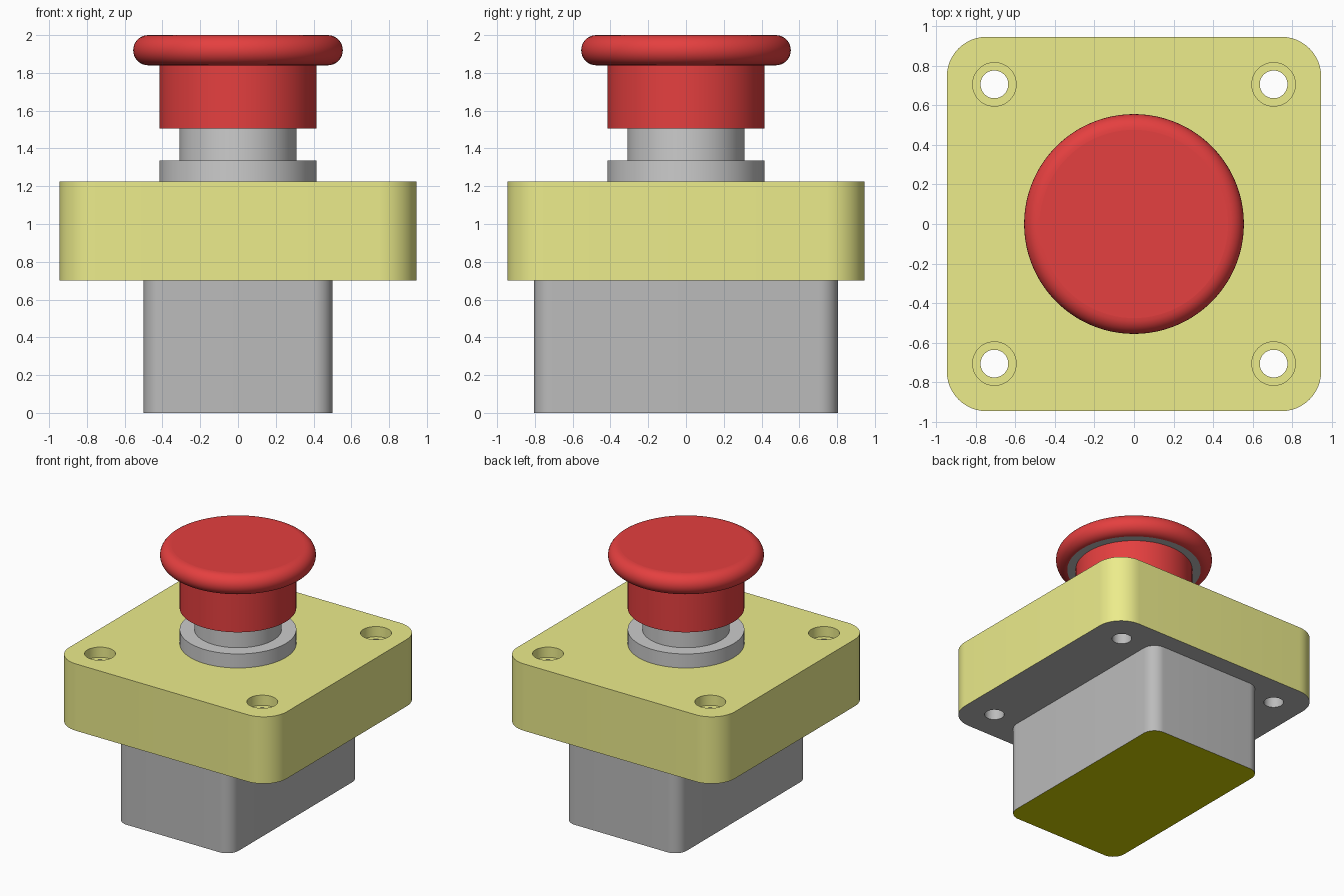
import bpy, bmesh
from math import pi, sin, cos, radians

if "Cube" in bpy.data.objects:
    bpy.data.objects.remove(bpy.data.objects["Cube"])


def material(name, rgb):
    m = bpy.data.materials.new(name)
    m.diffuse_color = (*rgb, 1)
    m.use_nodes = True
    m.node_tree.nodes["Principled BSDF"].inputs["Base Color"].default_value = m.diffuse_color
    return m


yellow = material("yellow", (0.84, 0.84, 0.26))
olive = material("dark_yellow", (0.62, 0.62, 0.0))
red = material("red", (0.78, 0.05, 0.05))
grey = material("grey", (0.5, 0.5, 0.5))


def loft(name, rings, mats=()):
    """Solid skinned through equal-length rings, listed bottom to top."""
    bm = bmesh.new()
    loops = [[bm.verts.new(p) for p in ring] for ring in rings]
    n = len(loops[0])
    for a, b in zip(loops, loops[1:]):
        for i in range(n):
            j = (i + 1) % n
            bm.faces.new((a[i], a[j], b[j], b[i]))
    bm.faces.new(loops[0][::-1])
    bm.faces.new(loops[-1])
    bmesh.ops.recalc_face_normals(bm, faces=bm.faces)
    me = bpy.data.meshes.new(name)
    bm.to_mesh(me)
    bm.free()
    for m in mats:
        me.materials.append(m)
    ob = bpy.data.objects.new(name, me)
    bpy.context.collection.objects.link(ob)
    return ob


def lathe(name, profile, mats=(), at=(0, 0), n=96):
    turn = [2 * pi * i / n for i in range(n)]
    return loft(name, [[(at[0] + r * cos(t), at[1] + r * sin(t), z) for t in turn]
                       for r, z in profile], mats)


def rounded_box(name, hx, hy, r, z0, z1, mats=(), seg=12):
    outline = []
    for k, (sx, sy) in enumerate([(1, 1), (-1, 1), (-1, -1), (1, -1)]):
        for i in range(seg + 1):
            t = pi / 2 * (k + i / seg)
            outline.append((sx * (hx - r) + r * cos(t), sy * (hy - r) + r * sin(t)))
    return loft(name, [[(x, y, z) for x, y in outline] for z in (z0, z1)], mats)


def finish(ob, second=None):
    """Smooth the curved sides, keep level faces flat; 'second' picks faces for slot 2."""
    bpy.ops.object.select_all(action='DESELECT')
    ob.select_set(True)
    bpy.context.view_layer.objects.active = ob
    bpy.ops.object.shade_smooth_by_angle(angle=radians(30))
    for p in ob.data.polygons:
        if abs(p.normal.z) > 0.999:
            p.use_smooth = False
        if second:
            p.material_index = int(second(p))


def faces_down(p):
    return p.normal.z < -0.999


# Grey contact housing with coloured underside
finish(rounded_box("contact_housing", 0.5, 0.805, 0.1, 0, 0.7, (grey, olive)), faces_down)

# Yellow mounting block with four counterbored screw holes
block = rounded_box("mounting_block", 0.945, 0.945, 0.2, 0.7, 1.225, (yellow, grey))
bore = [(0.07, 0.6), (0.07, 1.145), (0.11, 1.145), (0.11, 1.3)]
for x in (-0.705, 0.705):
    for y in (-0.705, 0.705):
        cutter = lathe("hole_cutter", bore, (yellow,), (x, y), 48)
        cutter.hide_render = True
        mod = block.modifiers.new("hole", 'BOOLEAN')
        mod.operation = 'DIFFERENCE'
        mod.solver = 'EXACT'
        mod.object = cutter
        bpy.context.view_layer.objects.active = block
        bpy.ops.object.modifier_apply(modifier=mod.name)
        bpy.data.objects.remove(cutter)


def underside_or_bore(p):
    x, y, z = p.center
    near = (abs(x) - 0.705) ** 2 + (abs(y) - 0.705) ** 2 < 0.08 ** 2
    return faces_down(p) or (near and z < 1.14)


finish(block, underside_or_bore)

# Grey collar and stem
finish(lathe("collar", [(0.415, 1.225), (0.415, 1.335)]))
finish(lathe("stem", [(0.31, 1.335), (0.31, 1.505)]))

# Red mushroom button: skirt, flat lip and fully rounded rim
rim = [(0.475 + 0.08 * cos(t), 1.92 + 0.08 * sin(t))
       for t in (-pi / 2 + pi * i / 16 for i in range(17))]
finish(lathe("mushroom_button", [(0.415, 1.505), (0.415, 1.84)] + rim, (red, grey)), faces_down)
